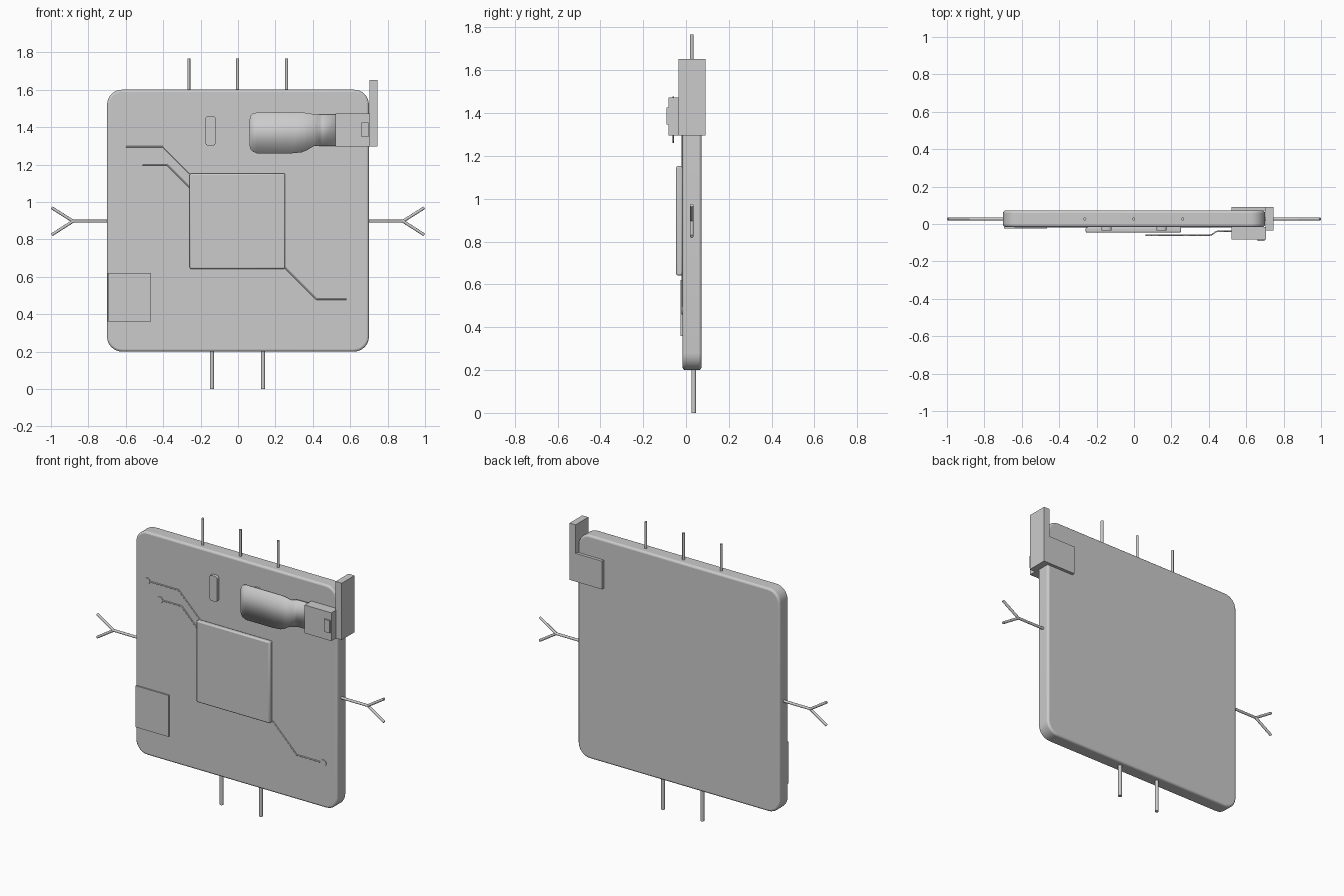
import bpy, bmesh
from math import sin, cos, pi, radians
from mathutils import Vector

if "Cube" in bpy.data.objects:
    bpy.data.objects.remove(bpy.data.objects["Cube"])

FRONT, BACK = -0.016, 0.072   # board faces in y


def finish(name, bm, bevel=0.0, segments=2, smooth=True):
    bmesh.ops.recalc_face_normals(bm, faces=bm.faces)
    me = bpy.data.meshes.new(name)
    bm.to_mesh(me)
    bm.free()
    ob = bpy.data.objects.new(name, me)
    bpy.context.collection.objects.link(ob)
    if smooth:
        bpy.ops.object.select_all(action='DESELECT')
        ob.select_set(True)
        bpy.context.view_layer.objects.active = ob
        bpy.ops.object.shade_smooth_by_angle(angle=radians(35))
    if bevel:
        m = ob.modifiers.new("edge_bevel", 'BEVEL')
        m.width, m.segments = bevel, segments
        m.limit_method, m.angle_limit = 'ANGLE', radians(40)
    return ob


def prism(name, outline, y0, y1, bevel=0.0, segments=2):
    """Extrude an (x, z) outline from y0 to y1."""
    bm = bmesh.new()
    face = bm.faces.new([bm.verts.new((x, y0, z)) for x, z in outline])
    ext = bmesh.ops.extrude_face_region(bm, geom=[face])
    verts = [v for v in ext['geom'] if isinstance(v, bmesh.types.BMVert)]
    bmesh.ops.translate(bm, verts=verts, vec=(0, y1 - y0, 0))
    return finish(name, bm, bevel, segments)


def rounded(x0, x1, z0, z1, r=0.0, n=8):
    if r == 0:
        return [(x0, z0), (x1, z0), (x1, z1), (x0, z1)]
    pts = []
    for k, (cx, cz) in enumerate([(x1 - r, z1 - r), (x0 + r, z1 - r),
                                  (x0 + r, z0 + r), (x1 - r, z0 + r)]):
        for i in range(n + 1):
            a = (k + i / n) * pi / 2
            pts.append((cx + r * cos(a), cz + r * sin(a)))
    return pts


def rods(name, segs, r):
    """Round rods between pairs of points."""
    bm = bmesh.new()
    for a, b in segs:
        a, b = Vector(a), Vector(b)
        d = b - a
        mat = d.to_track_quat('Z', 'Y').to_matrix().to_4x4()
        mat.translation = (a + b) / 2
        bmesh.ops.create_cone(bm, cap_ends=True, segments=16, radius1=r,
                              radius2=r, depth=d.length, matrix=mat)
    return finish(name, bm)


# Board body with rounded corners and softened rims
prism("board", rounded(-0.70, 0.70, 0.20, 1.60, 0.08), FRONT, BACK, 0.012, 3)

# Central raised panel and lower corner plate
prism("center_panel", rounded(-0.258, 0.252, 0.642, 1.152), -0.046, FRONT, 0.007)
prism("corner_plate", rounded(-0.695, -0.465, 0.36, 0.62), -0.025, FRONT)

# Two pill-shaped bumps (one sits behind the lever)
for side, label in ((-1, "left"), (1, "right")):
    cx = side * 0.147
    prism("pill_" + label, rounded(cx - 0.028, cx + 0.028, 1.30, 1.46, 0.018, 5),
          -0.036, FRONT)

# Thin traces with round end pads
traces = {
    "upper_trace": [(-0.25, 1.145), (-0.40, 1.295), (-0.60, 1.295), (-0.618, 1.295)],
    "lower_trace": [(-0.25, 1.07), (-0.38, 1.20), (-0.51, 1.20), (-0.53, 1.20)],
    "right_trace": [(0.25, 0.65), (0.42, 0.48), (0.58, 0.48), (0.605, 0.48)],
}
for name, path in traces.items():
    p = [(x, FRONT, z) for x, z in path[:-1]]
    rods(name, list(zip(p, p[1:])), 0.004)
    ex, ez = path[-1]
    rods(name + "_pad", [((ex, FRONT - 0.004, ez), (ex, FRONT + 0.002, ez))], 0.02)

# Top antenna pins and bottom legs
for i, x in enumerate((-0.263, -0.002, 0.26)):
    rods(f"top_pin_{i + 1}", [((x, 0.027, 1.58), (x, 0.027, 1.766))], 0.008)
for label, x in (("left", -0.139), ("right", 0.134)):
    rods("leg_" + label, [((x, 0.036, 0.0), (x, 0.036, 0.22))], 0.011)

# Forked side arms
for s, label in ((-1, "left"), (1, "right")):
    fork = (s * 0.882, 0.027, 0.897)
    rods("arm_" + label, [((s * 0.68, 0.027, 0.897), fork),
                          (fork, (s * 0.996, 0.027, 0.969)),
                          (fork, (s * 0.996, 0.027, 0.824))], 0.008)

# Lever: thin stepped tongue lofted along x as (x, z low, z high, y)
stations = [(0.062, 1.30, 1.44, -0.060), (0.066, 1.284, 1.459, -0.060),
            (0.077, 1.27, 1.472, -0.060), (0.10, 1.26, 1.478, -0.060),
            (0.29, 1.26, 1.478, -0.060), (0.34, 1.265, 1.478, -0.060),
            (0.37, 1.277, 1.476, -0.060), (0.39, 1.29, 1.472, -0.060),
            (0.405, 1.298, 1.468, -0.060), (0.418, 1.30, 1.467, -0.056),
            (0.436, 1.30, 1.467, -0.042), (0.450, 1.30, 1.467, -0.038),
            (0.53, 1.30, 1.467, -0.038)]
bm = bmesh.new()
rows = [[bm.verts.new((x, y, z)) for z in (lo, hi)] for x, lo, hi, y in stations]
for (a, b), (c, d) in zip(rows, rows[1:]):
    bm.faces.new((a, c, d, b))
lever = finish("lever", bm)
thick = lever.modifiers.new("thickness", 'SOLIDIFY')
thick.thickness, thick.offset = 0.007, 0

# Clip around the board edge: tall side wall, back pad, front block, button
prism("clip_side_wall", rounded(0.703, 0.745, 1.296, 1.652), -0.036, 0.091)
prism("clip_back_pad", rounded(0.52, 0.703, 1.296, 1.473), BACK, 0.091)
prism("clip_front_block", rounded(0.52, 0.705, 1.296, 1.473), -0.082, FRONT)
prism("clip_button", rounded(0.66, 0.699, 1.347, 1.425), -0.091, -0.08)
